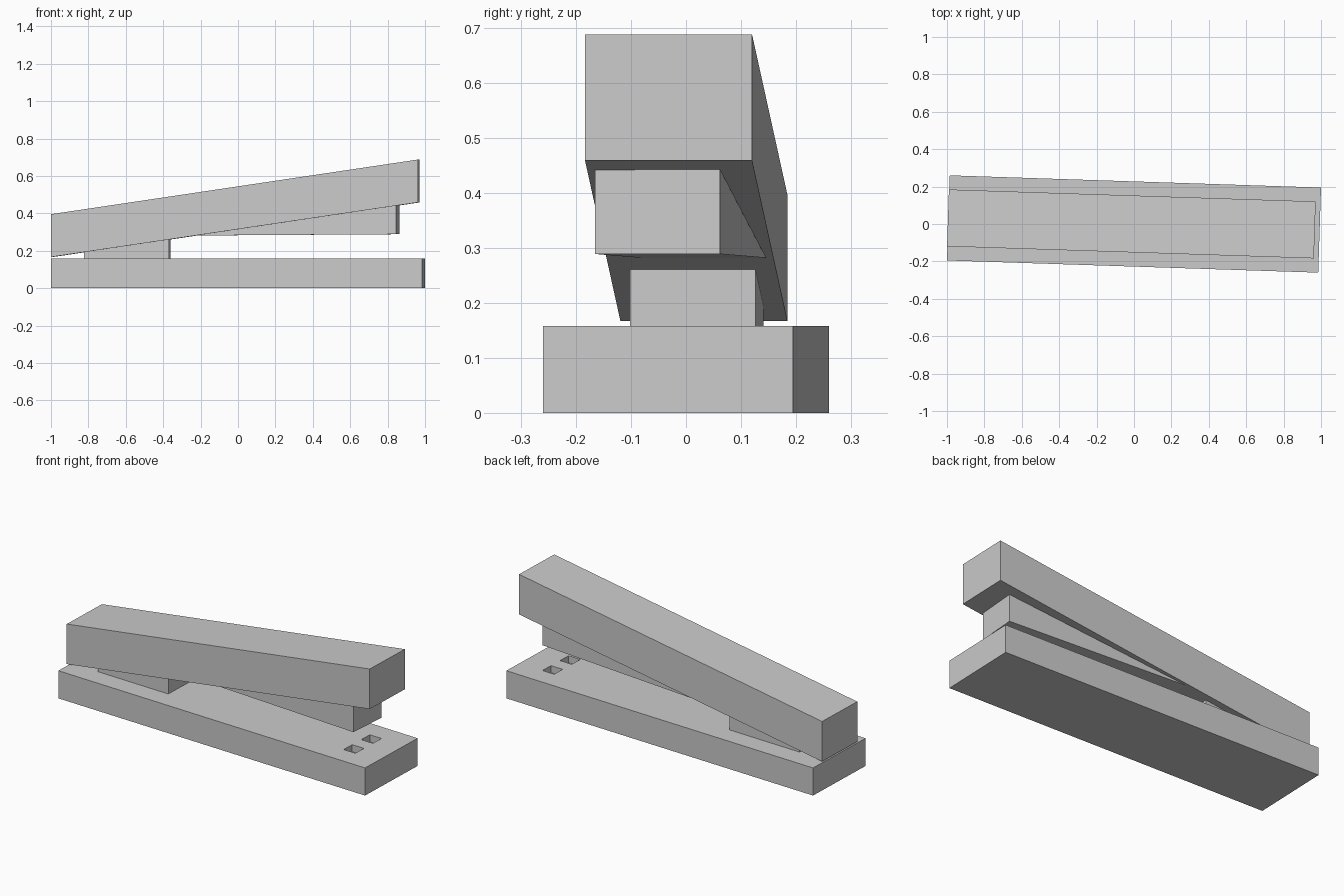
import bpy
import math
from mathutils import Matrix, Vector

cube = bpy.data.objects.get("Cube")
if cube:
    bpy.data.objects.remove(cube, do_unlink=True)

grey = bpy.data.materials.new("plain grey")
grey.use_nodes = True
colour = (0.6, 0.6, 0.6, 1)
grey.diffuse_color = colour
grey.node_tree.nodes["Principled BSDF"].inputs["Base Color"].default_value = colour

# The whole tool is turned slightly on its stand
YAW = Matrix.Rotation(math.radians(-1.88), 4, "Z")
BASE_TOP = 0.158
ARM_LEFT, ARM_RIGHT = -0.995, 0.967


def arm_underside(x):
    return 0.167 + 0.292 * (x - ARM_LEFT) / (ARM_RIGHT - ARM_LEFT)


def prism(name, profile, half_width, turn=YAW):
    """Extrude an (x, z) side profile across the width."""
    n = len(profile)
    verts = [turn @ Vector((x, y, z)) for y in (-half_width, half_width) for x, z in profile]
    faces = [tuple(range(n)), tuple(range(2 * n - 1, n - 1, -1))]
    faces += [(i, i + n, (i + 1) % n + n, (i + 1) % n) for i in range(n)]
    mesh = bpy.data.meshes.new(name)
    mesh.from_pydata(verts, [], faces)
    mesh.materials.append(grey)
    obj = bpy.data.objects.new(name, mesh)
    bpy.context.collection.objects.link(obj)
    return obj


def box_profile(x0, x1, z0, z1):
    return [(x0, z0), (x1, z0), (x1, z1), (x0, z1)]


# Base plate with two shallow square anvil pockets
base = prism("base", box_profile(-0.993, 0.993, 0, BASE_TOP), 0.2275)
for side in (-1, 1):
    shift = YAW @ Matrix.Translation((0, side * 0.076, 0))
    cutter = prism("pocket_cutter", box_profile(0.769, 0.845, BASE_TOP - 0.04, BASE_TOP + 0.1), 0.037, shift)
    cutter.hide_render = True
    cut = base.modifiers.new("pocket", "BOOLEAN")
    cut.operation = "DIFFERENCE"
    cut.solver = "EXACT"
    cut.object = cutter
    bpy.context.view_layer.objects.active = base
    bpy.ops.object.modifier_apply(modifier=cut.name)
    bpy.data.objects.remove(cutter, do_unlink=True)

# Sloping upper arm with upright ends
low, high = arm_underside(ARM_LEFT), arm_underside(ARM_RIGHT)
prism("upper_arm", [(ARM_LEFT, low), (ARM_RIGHT, high),
                    (ARM_RIGHT, high + 0.229), (ARM_LEFT, low + 0.229)], 0.152)

# Hinge wedge between base and arm
prism("hinge_block", [(-0.82, BASE_TOP), (-0.366, BASE_TOP),
                      (-0.366, arm_underside(-0.366)), (-0.82, arm_underside(-0.82))], 0.114)

# Staple magazine hanging under the arm, turned a little further
magazine_turn = Matrix.Translation((0, 0.0145, 0)) @ Matrix.Rotation(math.radians(-4.45), 4, "Z")
prism("magazine", [(-0.22, 0.282), (0.857, 0.289),
                   (0.857, arm_underside(0.857)), (-0.22, arm_underside(-0.22))],
      0.114, magazine_turn)
